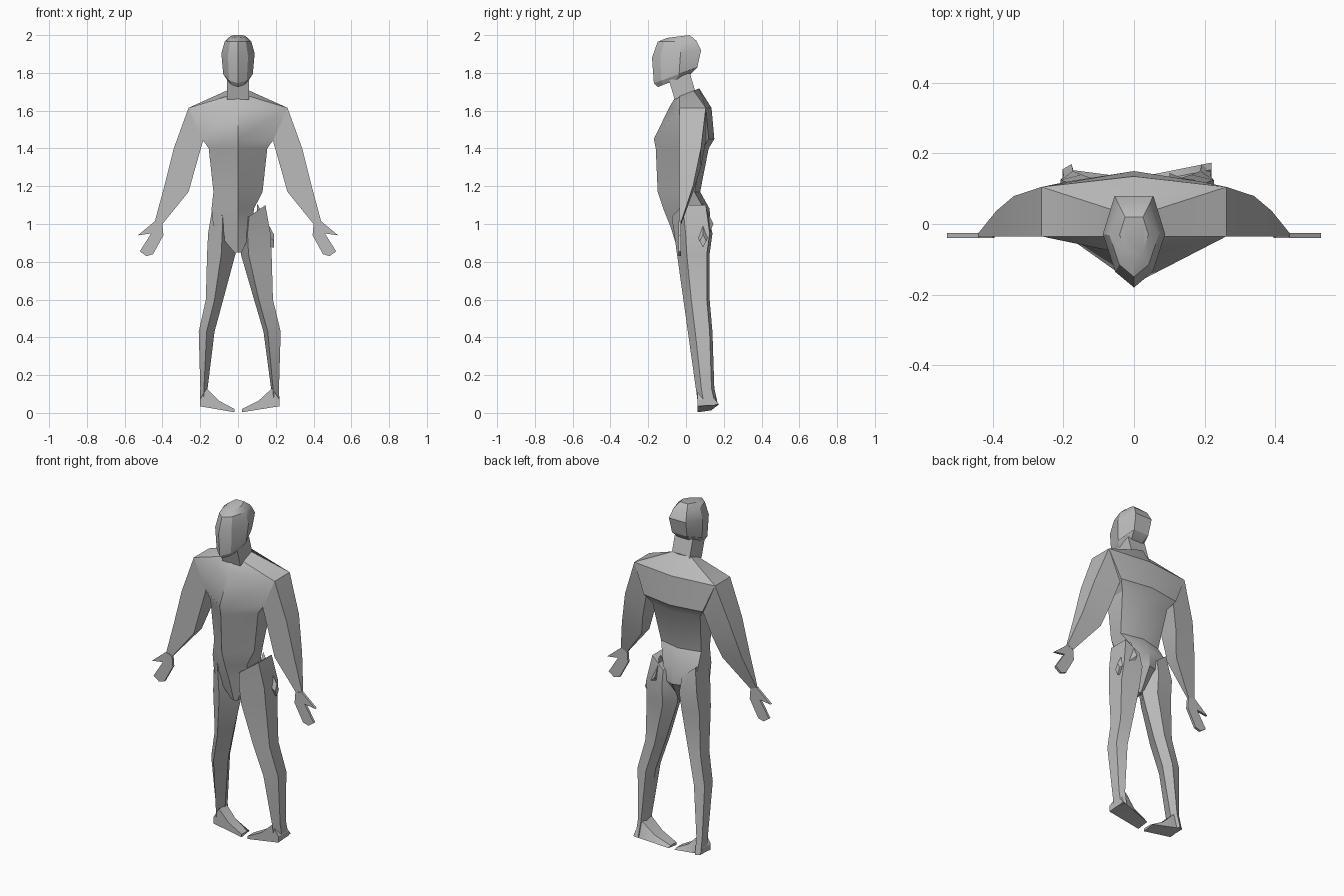
import bpy, bmesh, math

cube = bpy.data.objects.get("Cube")
if cube:
    bpy.data.objects.remove(cube)

colour = (0.5, 0.5, 0.5, 1)
grey = bpy.data.materials.new("plain grey")
grey.use_nodes = True
grey.diffuse_color = colour
grey.node_tree.nodes["Principled BSDF"].inputs["Base Color"].default_value = colour


def mix(start, end, factor):
    return start + factor * (end - start)


def loft(name, rings):
    """Skin a stack of equal-sized rings and close both ends."""
    bm = bmesh.new()
    loops = [[bm.verts.new(point) for point in ring] for ring in rings]
    count = len(loops[0])
    for lower, upper in zip(loops, loops[1:]):
        for i in range(count):
            j = (i + 1) % count
            bm.faces.new((lower[i], lower[j], upper[j], upper[i]))
    bm.faces.new(loops[0])
    bm.faces.new(loops[-1])
    bmesh.ops.recalc_face_normals(bm, faces=bm.faces)
    mesh = bpy.data.meshes.new(name)
    bm.to_mesh(mesh)
    bm.free()
    mesh.materials.append(grey)
    part = bpy.data.objects.new(name, mesh)
    bpy.context.collection.objects.link(part)
    bpy.ops.object.select_all(action="DESELECT")
    part.select_set(True)
    bpy.context.view_layer.objects.active = part
    bpy.ops.object.shade_smooth_by_angle(angle=math.radians(28))


# Torso: wedge-fronted six-sided sections, pinched at the left hip, sloping at the collar
def torso_ring(z, width, front, back):
    left = width * 0.6 if 0.9 < z < 1.1 else width
    side_front = max(front, -0.035)
    side_back = back - 0.03
    slope = 0.4 if z > 1.65 else 0
    points = [(0, front), (left, side_front), (left, side_back),
              (0, back), (-width, side_back), (-width, side_front)]
    return [(x, y, z + slope * y) for x, y in points]


loft("torso", [torso_ring(*section) for section in (
    (0.85, 0.02, -0.04, 0.06),
    (0.98, 0.13, -0.08, 0.13),
    (1.08, 0.14, -0.12, 0.125),
    (1.17, 0.13, -0.15, 0.075),
    (1.4, 0.155, -0.16, 0.12),
    (1.45, 0.19, -0.17, 0.15),
    (1.615, 0.262, -0.09, 0.135),
    (1.69, 0.06, -0.06, 0.07))])


# Neck: box leaning forward
def neck_ring(front, z, width=0.058):
    back, z_back = front + 0.11, z + 0.04
    return [(-width, front, z), (width, front, z),
            (width, back, z_back), (-width, back, z_back)]


loft("neck", [neck_ring(-0.06, 1.66), neck_ring(-0.09, 1.76)])


# Head: tilted sections with a central face ridge, width following depth
def head_ring(z_front, z_back, front, back):
    width = 0.34 * (back - front)
    half = [(0, 0), (0.6, 0.17), (1, 0.58), (0.62, 1)]
    outline = half + [(-across, depth) for across, depth in reversed(half[1:])]
    return [(across * width, mix(front, back, depth), mix(z_front, z_back, depth))
            for across, depth in outline]


loft("head", [head_ring(*section) for section in (
    (1.725, 1.79, -0.15, 0.02),
    (1.745, 1.83, -0.17, 0.06),
    (1.88, 1.92, -0.18, 0.08),
    (1.965, 1.97, -0.15, 0.055),
    (1.985, 2, -0.1, 0.02))])


# Arms: flat fronts, backs thinning faster towards the wrist
def arm_ring(side, outer, outer_z, inner, inner_z):
    front = -0.035
    back = 0.105 - 4 * (outer - 0.26) ** 2
    return [(side * outer, front, outer_z), (side * outer, back, outer_z),
            (side * inner, back, inner_z), (side * inner, front, inner_z)]


arm_sections = ((0.262, 1.615, 0.185, 1.44), (0.34, 1.4, 0.225, 1.3),
                (0.39, 1.2, 0.262, 1.17), (0.44, 1.015, 0.4, 1))

# Hands: flat plates with a spread thumb
hand_outline = ((0.44, 1.015), (0.53, 0.94), (0.46, 0.95), (0.52, 0.855),
                (0.485, 0.83), (0.45, 0.84), (0.395, 0.94), (0.4, 1))


# Legs: a sloping front ridge, set further out on the right leg
def leg_ring(side, shift, z, inner, outer, back):
    front = 0.07 - 0.14 * z
    ridge = mix(inner, outer, 0.25 if side > 0 else 0.5)
    lift = 0.06 if z > 1 else 0
    points = [(inner, mix(front, back, 0.6), z), (ridge, front, z),
              (outer, mix(front, back, 0.3), z + lift),
              (outer, back - 0.015, z + lift), (mix(inner, outer, 0.3), back, z)]
    return [(side * (x - shift * x), y, height) for x, y, height in points]


leg_sections = ((1.04, 0.03, 0.145, 0.12), (0.95, 0.01, 0.172, 0.14),
                (0.84, 0.015, 0.178, 0.125), (0.6, 0.085, 0.185, 0.125),
                (0.43, 0.135, 0.226, 0.14), (0.13, 0.175, 0.217, 0.15),
                (0.04, 0.18, 0.22, 0.17))


# Feet: wedges with the toes turned inward
def foot_ring(side, shift, x, top):
    front = 0.06
    back = 0.13 + x * (0.2 - shift)
    bottom = x * 0.16
    across = side * (x - shift * x)
    return [(across, front, bottom), (across, front, top),
            (across, back - 0.02, top), (across, back, bottom + 0.01)]


foot_sections = ((0.22, 0.07), (0.18, 0.13), (0.11, 0.065), (0.02, 0.02))

# Mirrored limbs, with the right leg standing slightly closer in
for label, side, shift in (("left", 1, 0), ("right", -1, 0.08)):
    loft(label + "_arm", [arm_ring(side, *section) for section in arm_sections])
    loft(label + "_hand", [[(side * x, y, z) for x, z in hand_outline]
                           for y in (-0.04, -0.026)])
    loft(label + "_leg", [leg_ring(side, shift, *section) for section in leg_sections])
    loft(label + "_foot", [foot_ring(side, shift, *section) for section in foot_sections])


# Raised fold at the back of the left hip
def fold_ring(x, radius):
    y, z = 0.09, 1.1 - x
    return [(x, y, z + radius), (x, y - radius / 2, z),
            (x, y, z - radius), (x, y + radius / 2, z)]


loft("left_hip_fold", [fold_ring(0.1, 0.11), fold_ring(0.19, 0.035)])
